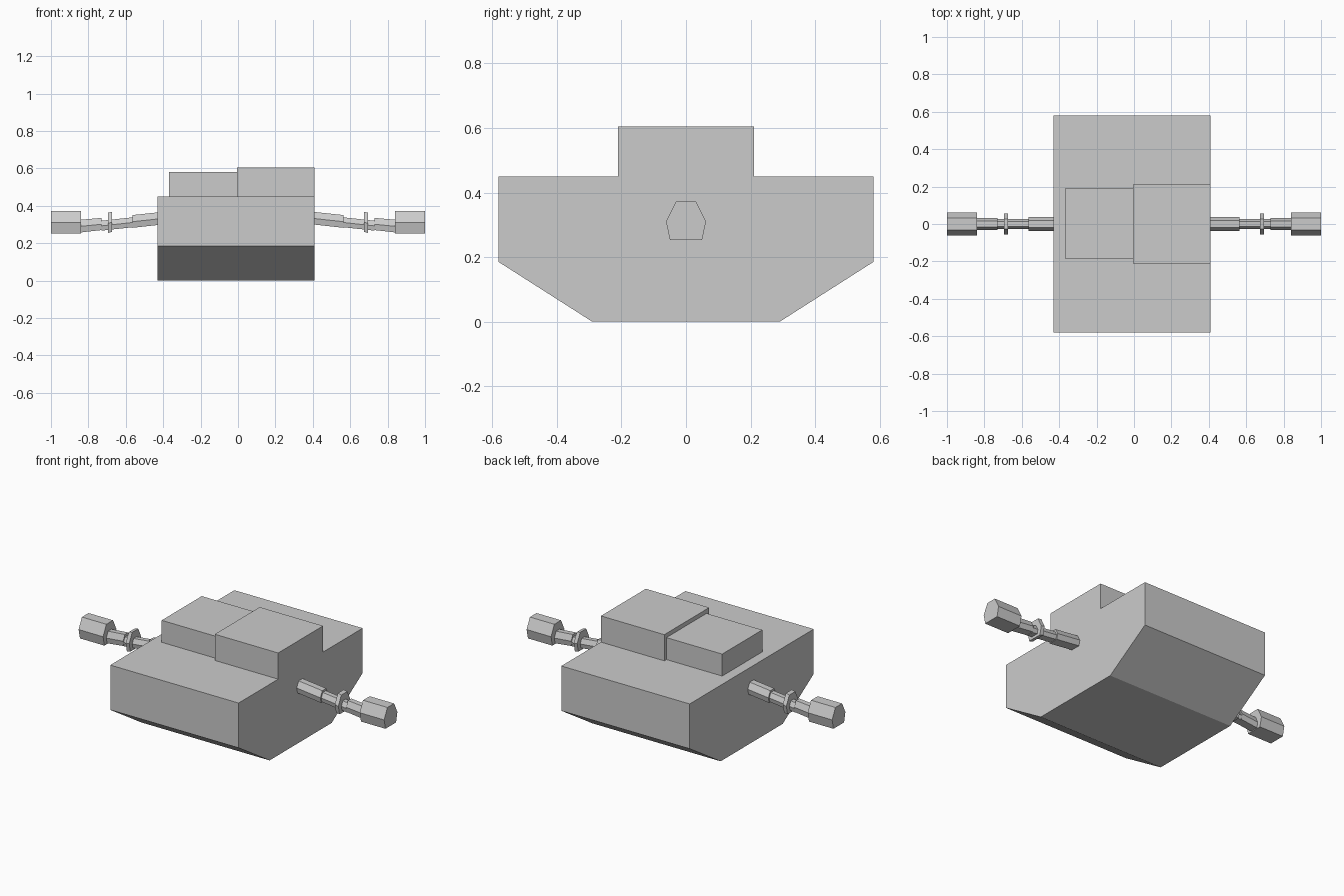
import bpy

if "Cube" in bpy.data.objects:
    bpy.data.objects.remove(bpy.data.objects["Cube"], do_unlink=True)

# One plain grey for everything
COLOUR = (0.6, 0.6, 0.6, 1)
grey = bpy.data.materials.new("plain_grey")
grey.use_nodes = True
grey.diffuse_color = COLOUR
grey.node_tree.nodes["Principled BSDF"].inputs["Base Color"].default_value = COLOUR


def loft(name, start, end):
    """Solid between two matching loops of points, capped at both ends."""
    n = len(start)
    faces = [(i, (i + 1) % n, n + (i + 1) % n, n + i) for i in range(n)]
    faces += [tuple(reversed(range(n))), tuple(range(n, 2 * n))]
    if end[0][0] < start[0][0]:
        faces = [tuple(reversed(f)) for f in faces]
    mesh = bpy.data.meshes.new(name)
    mesh.from_pydata(start + end, [], faces)
    mesh.materials.append(grey)
    obj = bpy.data.objects.new(name, mesh)
    bpy.context.collection.objects.link(obj)
    return obj


def prism(name, x0, x1, profile):
    """Extrude a (y, z) profile along x."""
    return loft(name, [(x0, y, z) for y, z in profile], [(x1, y, z) for y, z in profile])


def block(name, x0, x1, y0, y1, z0, z1):
    return prism(name, x0, x1, [(y0, z0), (y1, z0), (y1, z1), (y0, z1)])


# Hull with sloped lower ends, and the two raised decks
prism("hull", -0.43, 0.41, [(-0.29, 0), (0.29, 0), (0.58, 0.185),
                            (0.58, 0.45), (-0.58, 0.45), (-0.58, 0.185)])
block("low_deck", -0.37, -0.005, -0.185, 0.19, 0.44, 0.58)
block("high_deck", -0.005, 0.41, -0.21, 0.21, 0.44, 0.605)

# Arm cross-section: half-width and height fractions, narrow flat top
SECTION = [(-0.8, 0), (0.8, 0), (1, 0.48), (0.5, 1), (-0.5, 1), (-1, 0.48)]


def ring(x, half_width, low, high):
    return [(x, y * half_width, low + f * (high - low)) for y, f in SECTION]


# Each arm piece: name, x range, half-width, low and high at both ends
ARM = [
    ("shoulder", 0.36, 0.565, 0.037, (0.305, 0.372), (0.282, 0.35)),
    ("inner_rod", 0.565, 0.73, 0.028, (0.285, 0.338), (0.267, 0.32)),
    ("collar", 0.673, 0.696, 0.056, (0.26, 0.368), (0.255, 0.363)),
    ("outer_rod", 0.73, 0.845, 0.031, (0.27, 0.335), (0.257, 0.325)),
    ("end_grip", 0.84, 1.0, 0.062, (0.253, 0.372), (0.253, 0.372)),
]
for side, sign in (("left", 1), ("right", -1)):
    for name, x0, x1, w, a, b in ARM:
        loft(f"{side}_{name}", ring(sign * x0, w, *a), ring(sign * x1, w, *b))
